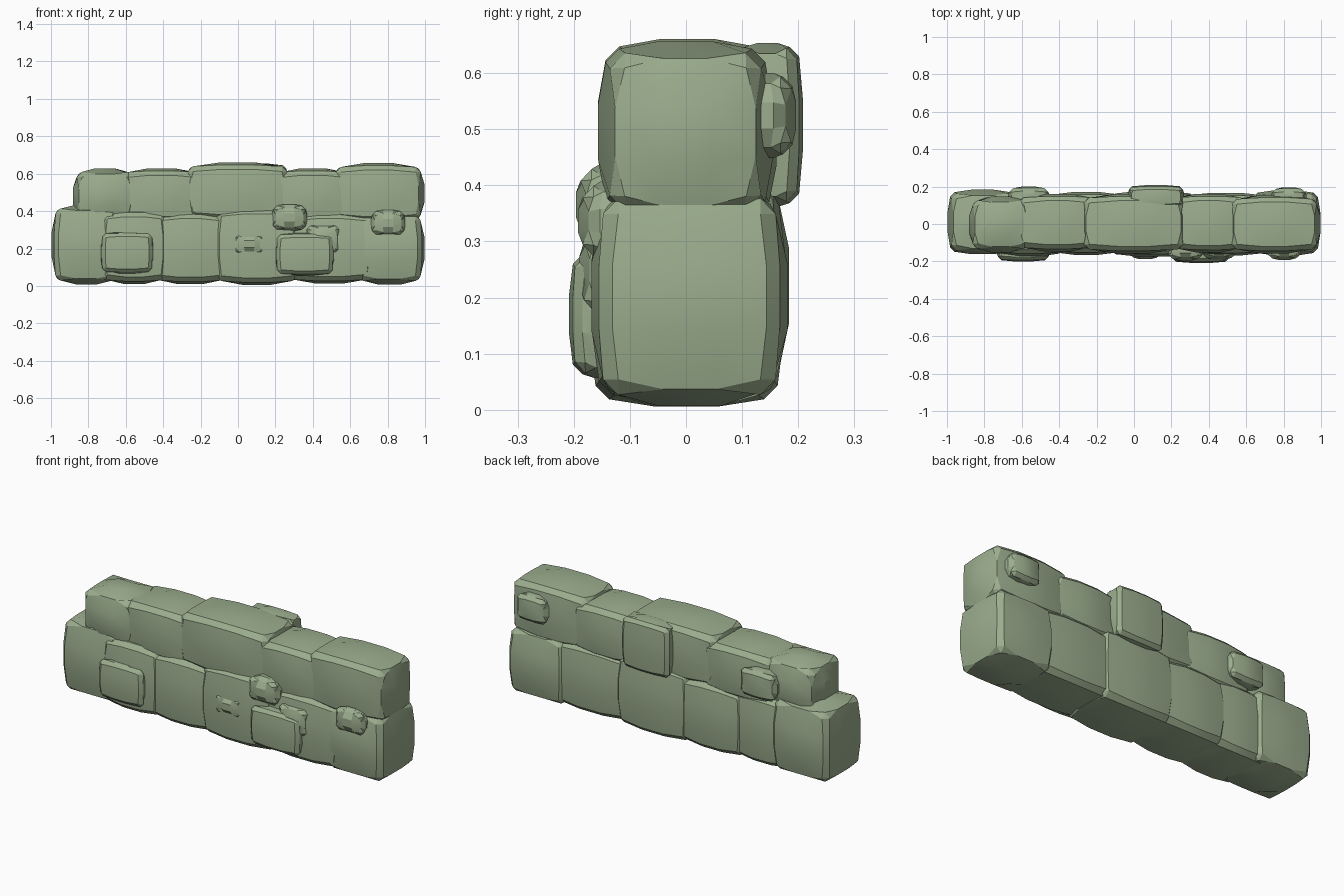
import bpy, bmesh
from math import radians

if "Cube" in bpy.data.objects:
    bpy.data.objects.remove(bpy.data.objects["Cube"])

mat = bpy.data.materials.new("mossy_stone")
mat.diffuse_color = (0.33, 0.42, 0.27, 1)
mat.use_nodes = True
mat.node_tree.nodes["Principled BSDF"].inputs["Base Color"].default_value = mat.diffuse_color


def stone(name, x, y, z, bulge=0.03, chamfer=0.024):
    """Bulging block with chamfered edges filling the x, y and z ranges."""
    bm = bmesh.new()
    bmesh.ops.create_cube(bm, size=2)
    bmesh.ops.subdivide_edges(bm, edges=bm.edges[:], cuts=2, use_grid_fill=True)
    rim = [e for e in bm.edges
           if sum(abs(sum(v.co[i] for v in e.verts)) > 1.99 for i in range(3)) == 2]
    for v in bm.verts:
        p = v.co.copy()
        for i, (lo, hi) in enumerate((x, y, z)):
            others = sum(p[j] ** 2 for j in range(3) if j != i)
            v.co[i] = (lo + hi) / 2 + p[i] * ((hi - lo) / 2 - bulge * others / 2)
    bmesh.ops.bevel(bm, geom=rim, offset=chamfer, segments=1,
                    affect='EDGES', clamp_overlap=True)
    bmesh.ops.recalc_face_normals(bm, faces=bm.faces[:])
    me = bpy.data.meshes.new(name)
    bm.to_mesh(me)
    bm.free()
    me.materials.append(mat)
    me.shade_smooth()
    me.set_sharp_from_angle(angle=radians(22))
    ob = bpy.data.objects.new(name, me)
    bpy.context.collection.objects.link(ob)


# Lower course: x range, y range, z range
lower = [
    ((-1.00, -0.62), (-0.165, 0.187), (0.005, 0.437)),
    ((-0.75, -0.36), (-0.175, 0.165), (0.008, 0.41)),
    ((-0.47, -0.04), (-0.168, 0.175), (0.006, 0.40)),
    ((-0.14, 0.34), (-0.178, 0.18), (0.002, 0.425)),
    ((0.24, 0.74), (-0.172, 0.17), (0.010, 0.40)),
    ((0.62, 1.00), (-0.172, 0.184), (0.003, 0.40)),
]
for i, r in enumerate(lower):
    stone(f"lower_block_{i + 1}", *r)

# Upper course
upper = [
    ((-0.885, -0.54), (-0.155, 0.15), (0.33, 0.632)),
    ((-0.64, -0.18), (-0.15, 0.165), (0.33, 0.632)),
    ((-0.29, 0.285), (-0.160, 0.165), (0.34, 0.664)),
    ((0.18, 0.62), (-0.155, 0.165), (0.33, 0.632)),
    ((0.50, 1.00), (-0.160, 0.158), (0.33, 0.660)),
]
for i, r in enumerate(upper):
    stone(f"upper_block_{i + 1}", *r)

# Small stones standing proud of the front
front = [
    ((-0.735, -0.45), (-0.202, -0.08), (0.065, 0.29)),
    ((0.20, 0.515), (-0.21, -0.08), (0.055, 0.285)),
    ((0.36, 0.55), (-0.192, -0.08), (0.165, 0.33)),
    ((0.18, 0.37), (-0.198, -0.08), (0.292, 0.438)),
    ((-0.03, 0.15), (-0.190, -0.08), (0.158, 0.288)),
    ((0.71, 0.895), (-0.194, -0.08), (0.265, 0.408)),
]
for i, r in enumerate(front):
    stone(f"front_stone_{i + 1}", *r, bulge=0.015, chamfer=0.017)

# Small stones on the back
back = [
    ((-0.675, -0.45), (0.08, 0.202), (0.395, 0.56)),
    ((-0.035, 0.27), (0.08, 0.21), (0.36, 0.655)),
    ((0.73, 0.925), (0.08, 0.198), (0.447, 0.602)),
]
for i, r in enumerate(back):
    stone(f"back_stone_{i + 1}", *r, bulge=0.015, chamfer=0.017)
